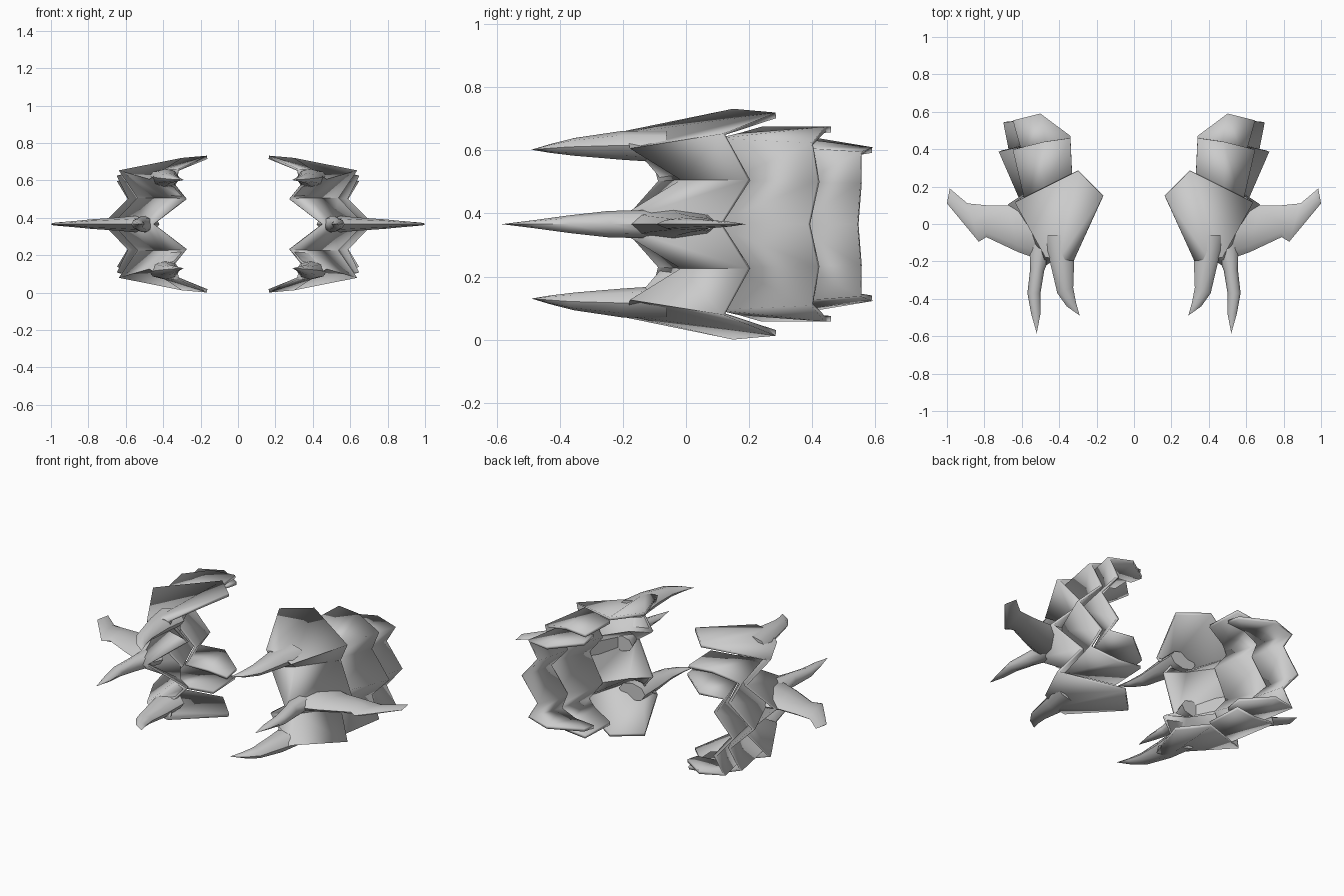
import bpy, math

if "Cube" in bpy.data.objects:
    bpy.data.objects.remove(bpy.data.objects["Cube"])

MID = 0.366  # height of the symmetry plane


def make(name, verts, faces, mirror_z, thickness=0.0, angle=40):
    me = bpy.data.meshes.new(name)
    me.from_pydata(verts, [], faces)
    ob = bpy.data.objects.new(name, me)
    bpy.context.collection.objects.link(ob)
    ob.location.z = MID
    m = ob.modifiers.new("mirror", 'MIRROR')
    m.use_axis = (True, False, mirror_z)
    m.merge_threshold = 0.0005
    if thickness:
        s = ob.modifiers.new("thickness", 'SOLIDIFY')
        s.thickness = thickness
        s.offset = 0
    bpy.ops.object.select_all(action='DESELECT')
    ob.select_set(True)
    bpy.context.view_layer.objects.active = ob
    bpy.ops.object.shade_smooth_by_angle(angle=math.radians(angle))
    return ob


def plate(name, rows):
    """Loft rows of points: ridge, valley, corner, flap middle, flap end."""
    n = len(rows[0])
    verts = [p for r in rows for p in r]
    faces = [(i * n + j, i * n + j + 1, (i + 1) * n + j + 1, (i + 1) * n + j)
             for i in range(len(rows) - 1) for j in range(n - 1)]
    make(name, verts, faces, True, 0.018, 35)


def spike(name, sections, tip, mirror_z, sides=8):
    """Loft elliptical sections (end a, end b, height, half thickness) to a tip."""
    verts, faces = [], []
    for (ax, ay), (bx, by), z, h in sections:
        for k in range(sides):
            t = 2 * math.pi * k / sides
            u = 0.5 + 0.5 * math.cos(t)
            verts.append((ax + (bx - ax) * u, ay + (by - ay) * u, z + h * math.sin(t)))
    for i in range(len(sections) - 1):
        for k in range(sides):
            a, b = i * sides + k, i * sides + (k + 1) % sides
            faces.append((a, b, b + sides, a + sides))
    verts.append(tip)
    last = (len(sections) - 1) * sides
    faces += [(last + k, last + (k + 1) % sides, len(verts) - 1) for k in range(sides)]
    faces.append(tuple(reversed(range(sides))))
    make(name, verts, faces, mirror_z, 0, 50)


# Overlapping cuff plates, front to back (heights measured from the middle plane)
plate("front_plate", [
    [(.45, -.20, 0), (.275, -.08, .135), (.34, -.10, .21), (.34, -.14, .25), (.32, -.17, .27)],
    [(.50, -.24, 0), (.38, -.01, .14), (.47, -.17, .24), (.40, -.18, .285), (.32, -.19, .29)],
    [(.665, .11, 0), (.53, .20, .14), (.63, .12, .285), (.30, .285, .345), (.165, .15, .357)],
])
plate("middle_plate", [
    [(.58, .08, 0), (.46, .13, .135), (.57, .10, .27), (.48, .17, .28), (.33, .24, .30)],
    [(.715, .39, 0), (.58, .42, .135), (.64, .40, .255), (.48, .44, .30), (.34, .46, .30)],
])
plate("rear_plate", [
    [(.65, .34, 0), (.53, .36, .13), (.58, .34, .24), (.46, .38, .26), (.34, .38, .27)],
    [(.69, .545, 0), (.58, .555, .13), (.64, .555, .225), (.50, .59, .235), (.34, .47, .255)],
])

# Upper and lower forward claws
spike("outer_claw", [
    ((.31, -.06), (.48, -.06), .245, .050),
    ((.32, -.20), (.45, -.20), .250, .046),
    ((.325, -.34), (.41, -.37), .245, .028),
    ((.31, -.42), (.36, -.44), .240, .014),
], (.29, -.49, .236), True)

# Central forward claw
spike("centre_claw", [
    ((.42, -.10), (.56, -.10), 0, .045),
    ((.48, -.25), (.555, -.24), 0, .042),
    ((.50, -.37), (.57, -.37), 0, .028),
    ((.50, -.48), (.55, -.48), 0, .013),
], (.52, -.585, 0), False)

# Hooked fin on the outer side
spike("side_fin", [
    ((.48, -.20), (.60, .12), 0, .045),
    ((.62, -.15), (.67, .10), 0, .035),
    ((.79, -.07), (.79, .10), 0, .025),
    ((.83, -.095), (.89, .11), 0, .018),
    ((1.0, .11), (.95, .16), 0, .008),
], (.985, .19, 0), False)
